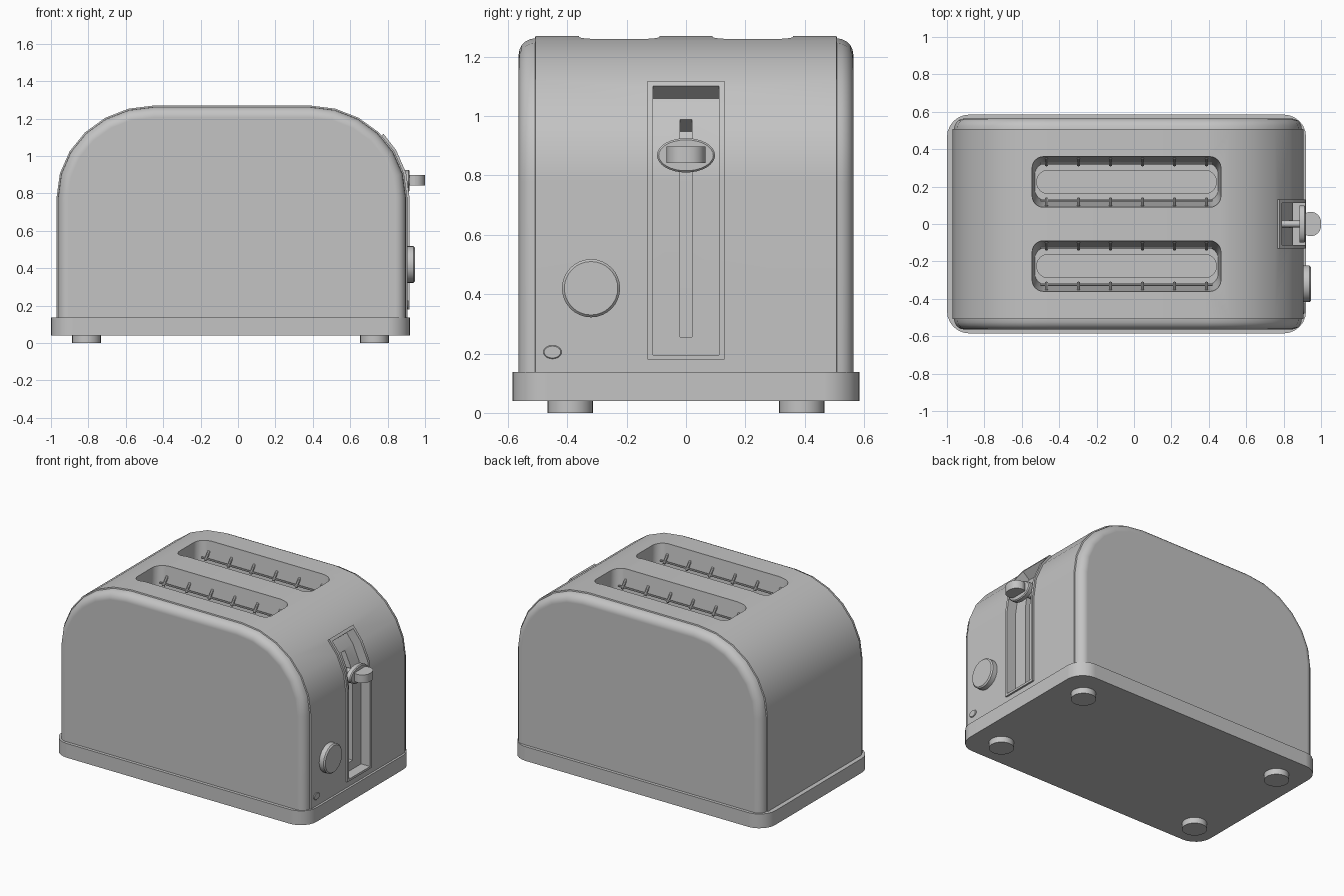
import bpy, bmesh, math
from mathutils import Vector, Matrix

if "Cube" in bpy.data.objects:
    bpy.data.objects.remove(bpy.data.objects["Cube"])

grey = bpy.data.materials.new("plain grey")
grey.use_nodes = True
grey.diffuse_color = (0.55, 0.55, 0.55, 1)
grey.node_tree.nodes["Principled BSDF"].inputs["Base Color"].default_value = grey.diffuse_color

ARCH_Z, RX, RZ = 0.78, 0.52, 0.49      # side arch centre height and radii
LEFT, RIGHT = -0.45, 0.385             # arch centres in x
STEP = math.radians(15)


def loft(name, rings):
    """Closed solid through rings that have equal point counts."""
    bm = bmesh.new()
    loops = [[bm.verts.new(p) for p in ring] for ring in rings]
    n = len(loops[0])
    for a, b in zip(loops, loops[1:]):
        for i in range(n):
            j = (i + 1) % n
            bm.faces.new((a[i], a[j], b[j], b[i]))
    bm.faces.new(loops[0])
    bm.faces.new(loops[-1])
    bmesh.ops.recalc_face_normals(bm, faces=bm.faces)
    mesh = bpy.data.meshes.new(name)
    bm.to_mesh(mesh)
    bm.free()
    mesh.materials.append(grey)
    ob = bpy.data.objects.new(name, mesh)
    bpy.context.collection.objects.link(ob)
    return ob


def activate(ob):
    bpy.ops.object.select_all(action='DESELECT')
    ob.select_set(True)
    bpy.context.view_layer.objects.active = ob


def smooth(ob):
    activate(ob)
    bpy.ops.object.shade_smooth_by_angle(angle=math.radians(32))
    mod = ob.modifiers.new("weighted normals", 'WEIGHTED_NORMAL')
    mod.keep_sharp = True


def cut(ob, cutter):
    mod = ob.modifiers.new("cut", 'BOOLEAN')
    mod.operation, mod.solver, mod.object = 'DIFFERENCE', 'EXACT', cutter
    activate(ob)
    bpy.ops.object.modifier_apply(modifier=mod.name)


def rounded_rect(cx, cy, hx, hy, r, z, seg=6):
    pts = []
    for k, (sx, sy) in enumerate([(1, 1), (-1, 1), (-1, -1), (1, -1)]):
        for i in range(seg + 1):
            a = math.pi / 2 * (k + i / seg)
            pts.append((cx + sx * (hx - r) + r * math.cos(a),
                        cy + sy * (hy - r) + r * math.sin(a), z))
    return pts


def disc(name, centre, ry, rz, x0, x1, bevel=0.006, seg=32):
    """Elliptical disc whose axis points along x."""
    rings = []
    for x, s in [(x0, 0), (x1 - bevel, 0), (x1, bevel)]:
        rings.append([(x, centre[0] + (ry - s) * math.cos(2 * math.pi * i / seg),
                       centre[1] + (rz - s) * math.sin(2 * math.pi * i / seg))
                      for i in range(seg)])
    ob = loft(name, rings)
    smooth(ob)
    return ob


def rod(name, a, b, r, seg=8):
    a, b = Vector(a), Vector(b)
    turn = (b - a).to_track_quat('Z', 'Y')
    circle = [Vector((r * math.cos(2 * math.pi * i / seg), r * math.sin(2 * math.pi * i / seg), 0))
              for i in range(seg)]
    ob = loft(name, [[p + turn @ c for c in circle] for p in (a, b)])
    smooth(ob)
    return ob


def body_ring(y, inset):
    rx, rz = RX - inset, RZ - inset
    pts = [(RIGHT + rx, y, 0.13)]
    pts += [(RIGHT + rx * math.cos(i * STEP), y, ARCH_Z + rz * math.sin(i * STEP)) for i in range(7)]
    pts += [(LEFT + rx * math.cos(i * STEP), y, ARCH_Z + rz * math.sin(i * STEP)) for i in range(6, 13)]
    pts.append((LEFT - rx, y, 0.13))
    return pts


def side_strip(name, z0, z1, half, inner, outer):
    """Strip that follows the lever side of the body between two offsets."""
    top = math.asin((z1 - ARCH_Z) / RZ)
    angles = [i * STEP for i in range(6) if i * STEP < top - 0.02] + [top]

    def line(off):
        return [(RIGHT + RX + off, z0)] + [
            (RIGHT + (RX + off) * math.cos(a), ARCH_Z + (RZ + off) * math.sin(a)) for a in angles]
    outline = line(outer) + line(inner)[::-1]
    return loft(name, [[(x, y, z) for x, z in outline] for y in (-half, half)])


# Body shell with rounded end panels set slightly below it
FILLET, SHELL, GAP = 0.055, 0.507, 0.008
edge = [(SHELL, 0)]
for i in range(6):
    a = i / 5 * math.pi / 2
    edge.append((SHELL + 0.002 + FILLET * math.sin(a), GAP + FILLET * (1 - math.cos(a))))
rings = [body_ring(-y, s) for y, s in reversed(edge)] + [body_ring(y, s) for y, s in edge]
body = loft("body", rings)

# Raised frame around the lever track
frame = side_strip("lever_frame", 0.18, 1.11, 0.13, -0.03, 0.012)

# Cutters: lever track, narrow lever slot and bread slots
cutters = [side_strip("track_cutter", 0.195, 1.095, 0.112, -0.055, 0.06),
           side_strip("lever_slot_cutter", 0.255, 1.015, 0.02, -0.14, 0.03)]
cut(frame, cutters[0])
SLOT_X = -0.04
for side in (-1, 1):
    y = side * 0.225
    cutters.append(loft("bread_slot_cutter", [
        rounded_rect(SLOT_X, y, 0.507, 0.137, 0.06, 1.32),
        rounded_rect(SLOT_X, y, 0.505, 0.135, 0.06, 1.26),
        rounded_rect(SLOT_X, y, 0.49, 0.1, 0.06, 0.95)]))
    cutters.append(loft("bread_floor_cutter", [
        rounded_rect(SLOT_X, y, 0.48, 0.062, 0.06, 1.0),
        rounded_rect(SLOT_X, y, 0.48, 0.062, 0.06, 0.93)]))
for cutter in cutters:
    cut(body, cutter)
for cutter in cutters:
    bpy.data.objects.remove(cutter)
smooth(body)
smooth(frame)

# Wire guides inside each bread slot
for side in (-1, 1):
    for wall in (-1, 1):
        y = side * 0.225
        rod("guide_rail", (SLOT_X - 0.46, y + wall * 0.1, 1.16),
            (SLOT_X + 0.46, y + wall * 0.1, 1.16), 0.006)
        for i in range(6):
            x = SLOT_X + (i - 2.5) * 0.171
            rod("guide_rib", (x, y + wall * 0.132, 1.2), (x, y + wall * 0.09, 1.15), 0.009)

# Base plinth and feet
BASE_X = -0.04
base = loft("base", [rounded_rect(BASE_X, 0, 0.96, 0.585, 0.12, z) for z in (0.04, 0.137)])
smooth(base)
for x in (-0.81, 0.73):
    for y in (-0.39, 0.39):
        rod("foot", (x, y, 0), (x, y, 0.05), 0.077, 24)

# Lever: oval carriage, stem and rounded thumb tab
disc("lever_carriage", (0, 0.868), 0.098, 0.058, 0.885, 0.918)
rod("lever_stem", (0.78, 0, 0.868), (0.89, 0, 0.868), 0.018, 12)
tab = loft("lever_tab", [rounded_rect(0.945, 0, 0.055, 0.065, 0.0549, z) for z in (0.842, 0.898)])
smooth(tab)

# Browning dial and small indicator
disc("dial", (-0.32, 0.42), 0.098, 0.098, 0.895, 0.946, 0.008)
disc("indicator", (-0.45, 0.205), 0.031, 0.023, 0.895, 0.912, 0.003, 20)
